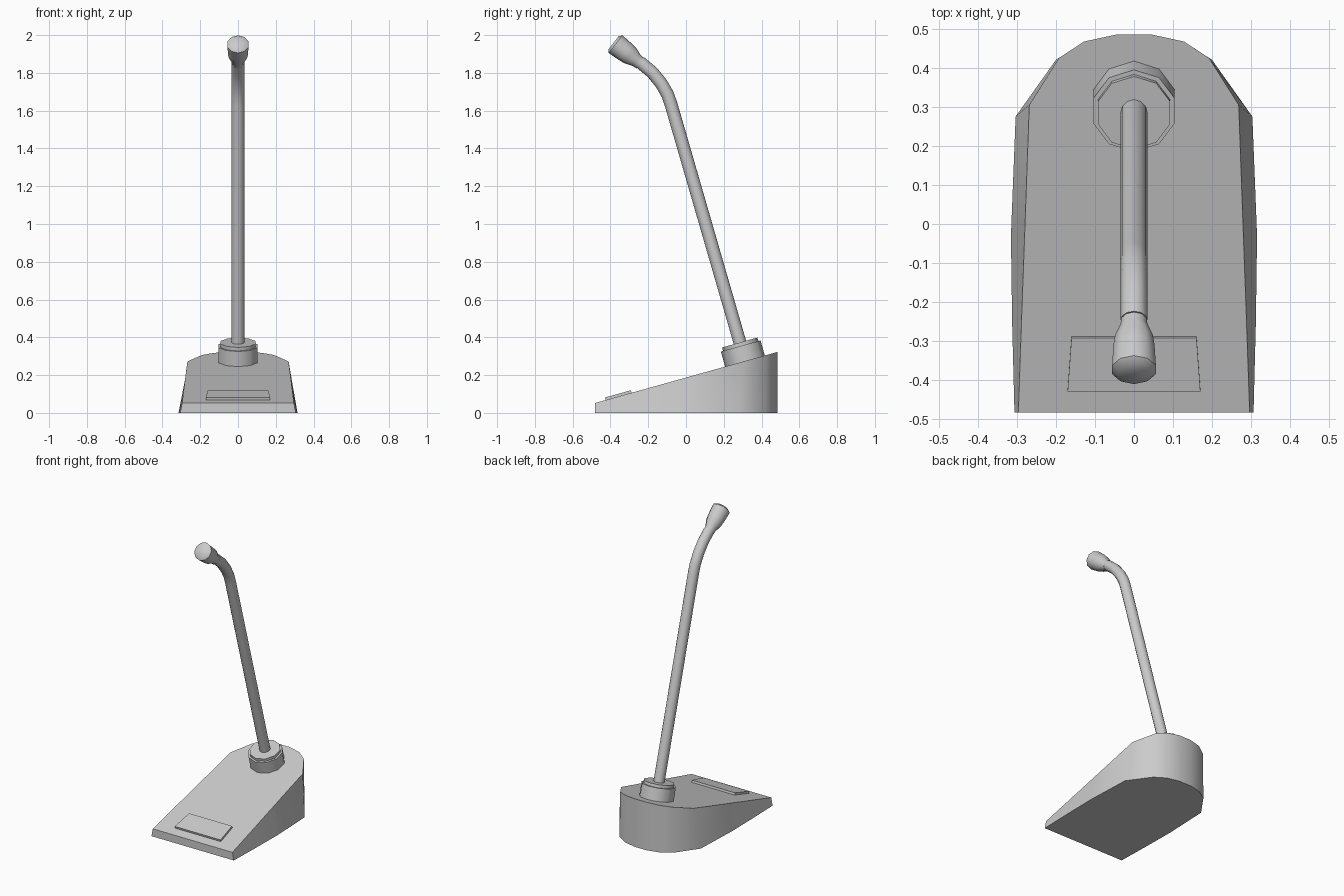
import bpy, bmesh, math
from mathutils import Vector, Matrix

if "Cube" in bpy.data.objects:
    bpy.data.objects.remove(bpy.data.objects["Cube"])

SLOPE = math.atan(0.28)


def deck(y):
    # height of the sloping top of the base
    return 0.052 + (y + 0.482) * 0.28


def finish(bm, name, angle=35):
    bmesh.ops.recalc_face_normals(bm, faces=bm.faces)
    me = bpy.data.meshes.new(name)
    bm.to_mesh(me)
    bm.free()
    ob = bpy.data.objects.new(name, me)
    bpy.context.collection.objects.link(ob)
    bpy.ops.object.select_all(action='DESELECT')
    bpy.context.view_layer.objects.active = ob
    ob.select_set(True)
    bpy.ops.object.shade_smooth_by_angle(angle=math.radians(angle))
    return ob


def loft(name, loops, angle=35):
    # skin closed loops of equal length and cap both ends
    bm = bmesh.new()
    rings = [[bm.verts.new(p) for p in lp] for lp in loops]
    n = len(rings[0])
    for a, b in zip(rings, rings[1:]):
        for i in range(n):
            j = (i + 1) % n
            bm.faces.new((a[i], a[j], b[j], b[i]))
    bm.faces.new(rings[0])
    bm.faces.new(rings[-1])
    return finish(bm, name, angle)


def tube(name, stations, sides, angle=35):
    # stations: (y, z, radius) along a path in the x = 0 plane
    pts = [Vector((0, y, z)) for y, z, r in stations]
    loops = []
    for i, p in enumerate(pts):
        t = (pts[min(i + 1, len(pts) - 1)] - pts[max(i - 1, 0)]).normalized()
        u, v = Vector((1, 0, 0)), Vector((0, t.z, -t.y))
        r = stations[i][2]
        loops.append([p + r * (u * math.sin(a) + v * math.cos(a))
                      for a in (2 * math.pi * k / sides for k in range(sides))])
    return loft(name, loops, angle)


def along_normal(y, offsets):
    # stations perpendicular to the deck, from (height, radius) pairs
    s, c = math.sin(SLOPE), math.cos(SLOPE)
    return [(y - h * s, deck(y) + h * c, r) for h, r in offsets]


def mirrored(half):
    return half + [(-x, y) for x, y in reversed(half)]


# wedge base with rounded back
bottom = mirrored([(0.306, -0.482), (0.312, -0.25), (0.315, -0.03), (0.303, 0.275),
                   (0.2, 0.42), (0.13, 0.465), (0.045, 0.485)])
top = mirrored([(0.296, -0.482), (0.288, -0.25), (0.28, -0.03), (0.268, 0.305),
                (0.192, 0.425), (0.128, 0.467), (0.045, 0.485)])
loft("base", [[(x, y, 0) for x, y in bottom],
              [(x, y, deck(y)) for x, y in top]], 40)

# raised talk button plate
plate = [(-0.17, -0.425), (0.17, -0.425), (0.16, -0.288), (-0.16, -0.288)]
loft("button_plate",
     [[(x, y - h * 0.27, deck(y) + h * 0.96) for x, y in plate] for h in (-0.005, 0.014)])

# collar: wide ring with a thinner ring on top
tube("collar", along_normal(0.312, [(-0.01, 0.109), (0.083, 0.109)]), 10, 40)
tube("collar_ring", along_normal(0.312, [(0.08, 0.097), (0.102, 0.097)]), 10, 40)

# gooseneck stem
tube("stem", [(0.295, 0.34, 0.034), (-0.078, 1.63, 0.034), (-0.096, 1.683, 0.034),
              (-0.13, 1.743, 0.034), (-0.178, 1.802, 0.034), (-0.245, 1.858, 0.034)], 12, 40)

# microphone head
end, d = Vector((-0.373, 1.952)), Vector((-0.79, 0.613))
head = [(-0.165, 0.034), (-0.14, 0.036), (-0.1, 0.051), (-0.07, 0.055), (0, 0.059), (0.013, 0.043)]
tube("microphone_head", [(*(end + d * s), r) for s, r in head], 10, 42)
